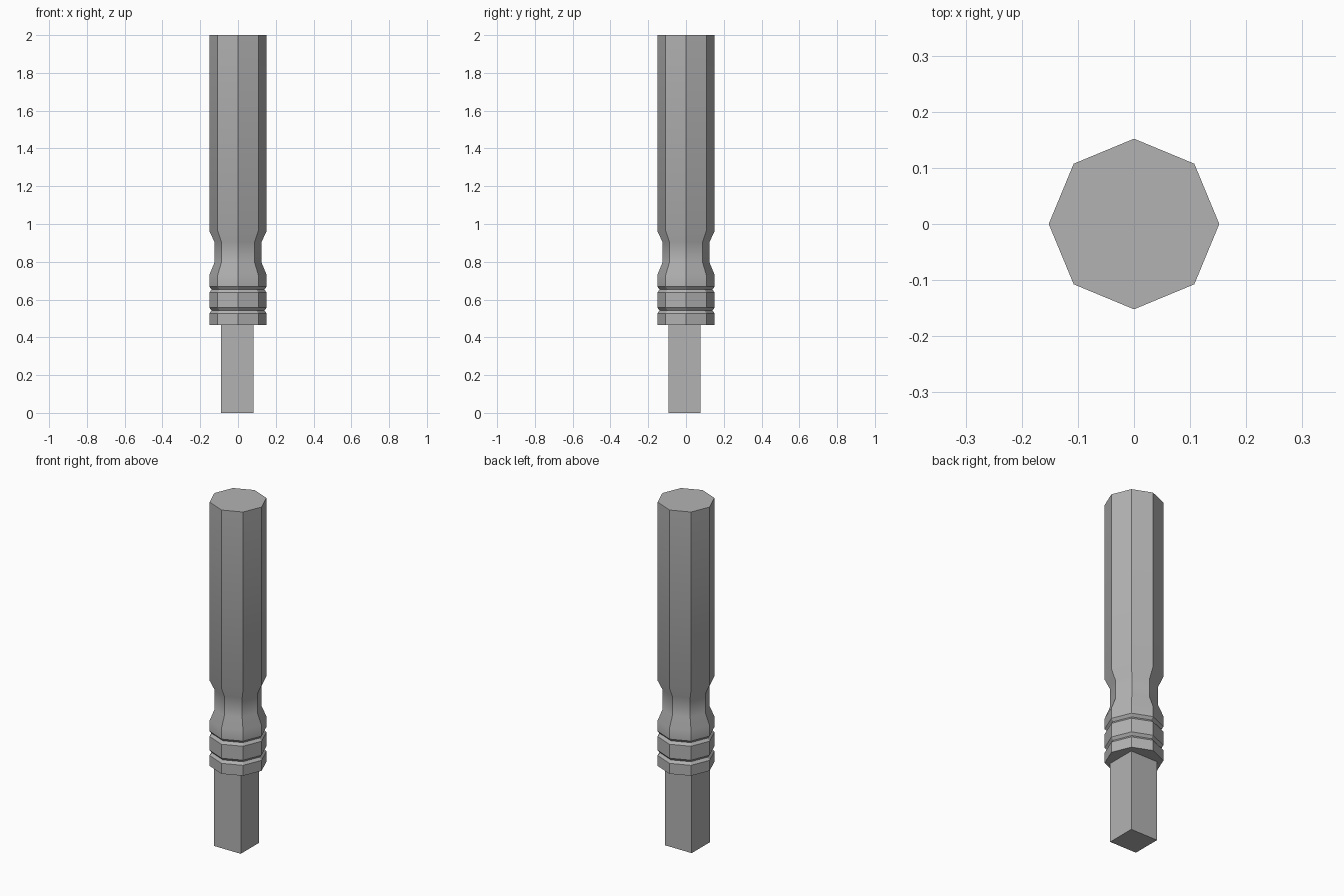
import bpy, bmesh
from math import cos, sin, pi

if "Cube" in bpy.data.objects:
    bpy.data.objects.remove(bpy.data.objects["Cube"])

SIDES = 8
R = 0.152    # full radius of the handle
G = 0.139    # radius at the bottom of a groove
N = 0.125    # radius of the waist

# (radius, height) from bottom to top
PROFILE = [
    (R, 0.466), (R, 0.527), (G, 0.542),                # bottom ring, V groove
    (R, 0.557), (R, 0.638), (G, 0.653),                # middle ring, V groove
    (R, 0.668), (R, 0.73), (N, 0.795), (N, 0.906),     # collar and waist
    (R, 0.963), (R, 2.0),                              # long grip
]

# Dark grey surface
grey = bpy.data.materials.new("dark_grey")
grey.diffuse_color = (0.45, 0.45, 0.45, 1)
grey.use_nodes = True
grey.node_tree.nodes["Principled BSDF"].inputs["Base Color"].default_value = grey.diffuse_color


def finish(bm, name):
    bmesh.ops.recalc_face_normals(bm, faces=bm.faces)
    mesh = bpy.data.meshes.new(name)
    bm.to_mesh(mesh)
    bm.free()
    mesh.materials.append(grey)
    obj = bpy.data.objects.new(name, mesh)
    bpy.context.collection.objects.link(obj)
    return obj


# Octagonal handle, lofted through the profile and capped at both ends
bm = bmesh.new()
rings = [[bm.verts.new((r * cos(2 * pi * i / SIDES), r * sin(2 * pi * i / SIDES), z))
          for i in range(SIDES)] for r, z in PROFILE]
for low, high in zip(rings, rings[1:]):
    for i in range(SIDES):
        j = (i + 1) % SIDES
        bm.faces.new((low[i], low[j], high[j], high[i]))
bm.faces.new(rings[0])
bm.faces.new(rings[-1])
handle = finish(bm, "handle")

# Smooth the waist, keep the octagon edges sharp
bpy.context.view_layer.objects.active = handle
handle.select_set(True)
bpy.ops.object.shade_smooth_by_angle(angle=pi / 6)

# Square peg, slightly off centre
bm = bmesh.new()
bmesh.ops.create_cube(bm, size=1)
bmesh.ops.scale(bm, vec=(0.173, 0.169, 0.466), verts=bm.verts)
bmesh.ops.translate(bm, vec=(-0.004, -0.008, 0.233), verts=bm.verts)
finish(bm, "square_peg")
